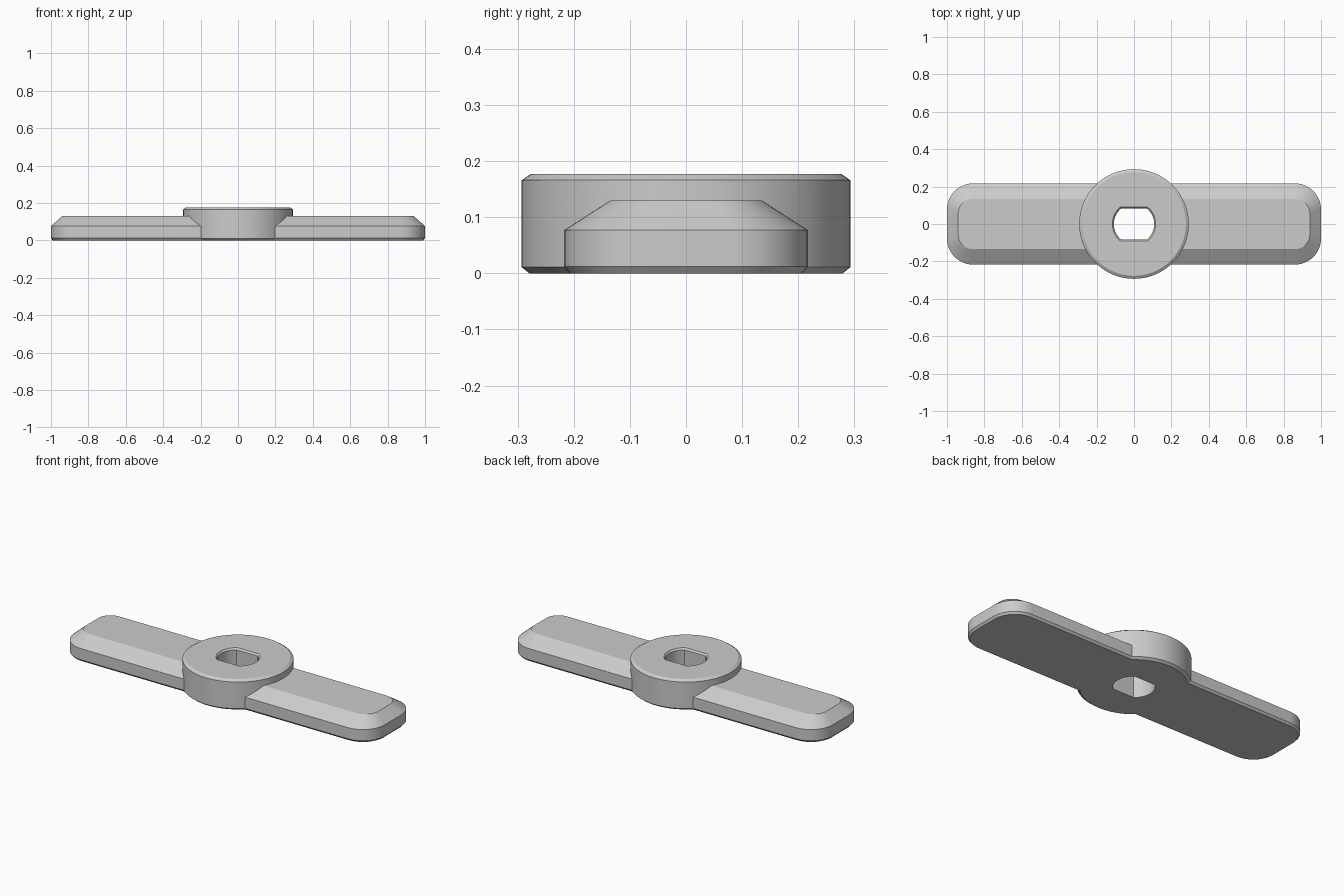
import bpy, bmesh
from math import sin, cos, pi, radians, asin

cube = bpy.data.objects.get("Cube")
if cube:
    bpy.data.objects.remove(cube, do_unlink=True)

grey = bpy.data.materials.new("plain grey")
grey.use_nodes = True
COLOUR = (0.6, 0.6, 0.6, 1)
grey.diffuse_color = COLOUR
grey.node_tree.nodes["Principled BSDF"].inputs["Base Color"].default_value = COLOUR


def loft(name, rings):
    """Closed solid from matching (outline, height) rings, bottom to top."""
    bm = bmesh.new()
    loops = [[bm.verts.new((x, y, z)) for x, y in pts] for pts, z in rings]
    n = len(loops[0])
    for low, high in zip(loops, loops[1:]):
        for i in range(n):
            j = (i + 1) % n
            bm.faces.new((low[i], low[j], high[j], high[i]))
    bm.faces.new(loops[0][::-1])
    bm.faces.new(loops[-1])
    bmesh.ops.recalc_face_normals(bm, faces=bm.faces)
    mesh = bpy.data.meshes.new(name)
    bm.to_mesh(mesh)
    bm.free()
    mesh.materials.append(grey)
    obj = bpy.data.objects.new(name, mesh)
    bpy.context.collection.objects.link(obj)
    return obj


def circle(r, n=96):
    return [(r * cos(2 * pi * i / n), r * sin(2 * pi * i / n)) for i in range(n)]


def rounded_bar(hx, hy, r, steps=12):
    pts = []
    for q, (sx, sy) in enumerate(((1, 1), (-1, 1), (-1, -1), (1, -1))):
        for i in range(steps + 1):
            a = (q + i / steps) * pi / 2
            pts.append((sx * (hx - r) + r * cos(a), sy * (hy - r) + r * sin(a)))
    return pts


def double_flat(r, flat, steps=16):
    """Circle with the front and back sliced off flat."""
    a = asin(flat / r)
    arc = [-a + 2 * a * i / steps for i in range(steps + 1)]
    return [(r * cos(t + s), r * sin(t + s)) for s in (0, pi) for t in arc]


def combine(target, tool, operation):
    mod = target.modifiers.new(operation.lower(), "BOOLEAN")
    mod.operation, mod.solver, mod.object = operation, "EXACT", tool
    bpy.context.view_layer.objects.active = target
    bpy.ops.object.modifier_apply(modifier=mod.name)
    bpy.data.objects.remove(tool, do_unlink=True)


# Two-armed handle bar with a wide bevel around its top
handle = loft("wing_handle", [
    (rounded_bar(0.99, 0.207, 0.13), 0),
    (rounded_bar(1, 0.217, 0.14), 0.012),
    (rounded_bar(1, 0.217, 0.14), 0.077),
    (rounded_bar(0.94, 0.135, 0.08), 0.13)])

# Round hub with small chamfers
hub = loft("hub", [
    (circle(0.279), 0), (circle(0.293), 0.011),
    (circle(0.293), 0.166), (circle(0.277), 0.177)])
combine(handle, hub, "UNION")

# Shaft hole with two flats and a chamfered upper rim
hole = loft("shaft_hole", [
    (double_flat(0.108, 0.084), -0.05), (double_flat(0.108, 0.084), 0.167),
    (double_flat(0.116, 0.092), 0.177), (double_flat(0.116, 0.092), 0.25)])
hole.hide_render = True
combine(handle, hole, "DIFFERENCE")

bpy.ops.object.select_all(action="DESELECT")
handle.select_set(True)
bpy.context.view_layer.objects.active = handle
bpy.ops.object.shade_smooth_by_angle(angle=radians(20))
